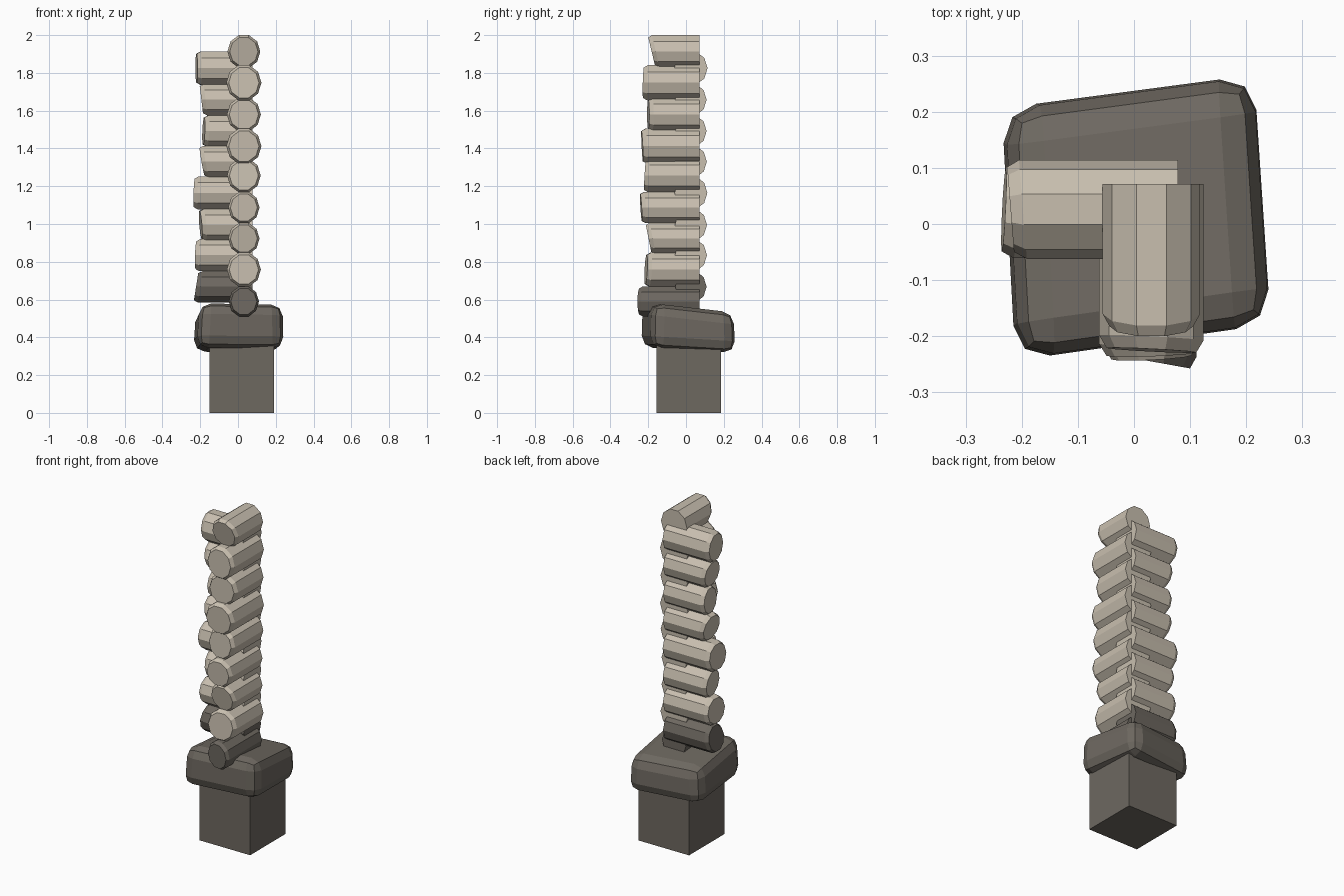
import bpy, bmesh, math
from mathutils import Vector

if "Cube" in bpy.data.objects:
    bpy.data.objects.remove(bpy.data.objects["Cube"])


def material(name, rgb):
    m = bpy.data.materials.new(name)
    m.diffuse_color = (*rgb, 1)
    m.use_nodes = True
    m.node_tree.nodes["Principled BSDF"].inputs["Base Color"].default_value = m.diffuse_color
    return m


TIMBER = material("pale timber", (0.58, 0.52, 0.43))
STONE = material("dark stone", (0.155, 0.139, 0.118))


def finish(name, bm, mat):
    bmesh.ops.recalc_face_normals(bm, faces=bm.faces)
    mesh = bpy.data.meshes.new(name)
    bm.to_mesh(mesh)
    bm.free()
    mesh.materials.append(mat)
    obj = bpy.data.objects.new(name, mesh)
    bpy.context.collection.objects.link(obj)
    return obj


def log(name, axis, z, r, tip, tilt_z, tilt_side, mat):
    """Ten-sided log with a sawn inner end and a chamfered, slanted outer end."""
    inner = 0.078 if axis == "x" else 0.071
    side = 0.026 if axis == "x" else 0.031
    bm = bmesh.new()
    rings = []
    # each ring: distance along the log, radius, amount of slant
    for along, rad, slant in ((inner, r, 0), (tip + 0.022, r, 1), (tip, r * 0.86, 1)):
        ring = []
        for i in range(10):
            a = math.tau * i / 10
            s, h = rad * math.cos(a), rad * math.sin(a) / math.sin(math.radians(72))
            d = along + slant * (tilt_z * h + tilt_side * s)
            co = (d, side + s, z + h) if axis == "x" else (side + s, d, z + h)
            ring.append(bm.verts.new(co))
        rings.append(ring)
    for a, b in zip(rings, rings[1:]):
        for i in range(10):
            j = (i + 1) % 10
            bm.faces.new((a[i], a[j], b[j], b[i]))
    bm.faces.new(rings[0])
    bm.faces.new(rings[-1])
    return finish(name, bm, mat)


# Logs running front to back: height, radius, outer end, slants
FRONT_LOGS = [
    (0.590, 0.080, -0.245, 0.00, -0.18), (0.759, 0.090, -0.212, 0.05, 0.10),
    (0.923, 0.083, -0.198, -0.20, 0.00), (1.087, 0.083, -0.238, -0.06, 0.05),
    (1.257, 0.089, -0.216, 0.06, -0.05), (1.412, 0.093, -0.232, -0.05, 0.04),
    (1.580, 0.090, -0.200, 0.00, 0.08), (1.748, 0.093, -0.225, 0.03, -0.05),
    (1.913, 0.087, -0.182, -0.24, 0.00),
]
# Logs running left to right
SIDE_LOGS = [
    (0.668, 0.083, -0.222, 0.16, 0.00), (0.835, 0.085, -0.222, 0.03, 0.08),
    (0.995, 0.085, -0.198, -0.08, -0.10), (1.165, 0.087, -0.232, 0.04, 0.05),
    (1.330, 0.084, -0.190, -0.18, 0.05), (1.492, 0.083, -0.182, 0.04, -0.10),
    (1.658, 0.083, -0.194, -0.12, 0.00), (1.825, 0.088, -0.220, 0.00, -0.08),
]
for axis, label, rows in (("y", "front_log", FRONT_LOGS), ("x", "side_log", SIDE_LOGS)):
    for n, row in enumerate(rows):
        log(f"{label}_{n + 1}", axis, *row, STONE if n == 0 else TIMBER)

# Lopsided rounded cap stone
corners = [(-0.215, -0.245), (0.245, -0.18), (0.215, 0.268), (-0.24, 0.208)]
bm = bmesh.new()
low = [bm.verts.new((x, y, 0.333 - 0.06 * y)) for x, y in corners]
high = [bm.verts.new((x * 0.96 + 0.005, y * 0.97, 0.56 - 0.11 * y)) for x, y in corners]
bm.faces.new(low)
bm.faces.new(high)
for i in range(4):
    j = (i + 1) % 4
    bm.faces.new((low[i], low[j], high[j], high[i]))
bmesh.ops.recalc_face_normals(bm, faces=bm.faces)
bmesh.ops.bevel(bm, geom=bm.edges[:], offset=0.062, segments=2, profile=0.5, affect="EDGES")
finish("cap_stone", bm, STONE)

# Square footing post
bm = bmesh.new()
bmesh.ops.create_cube(bm, size=1)
for v in bm.verts:
    v.co = Vector((0.02 + v.co.x * 0.34, 0.015 + v.co.y * 0.34, 0.2 + v.co.z * 0.4))
finish("footing", bm, STONE)
